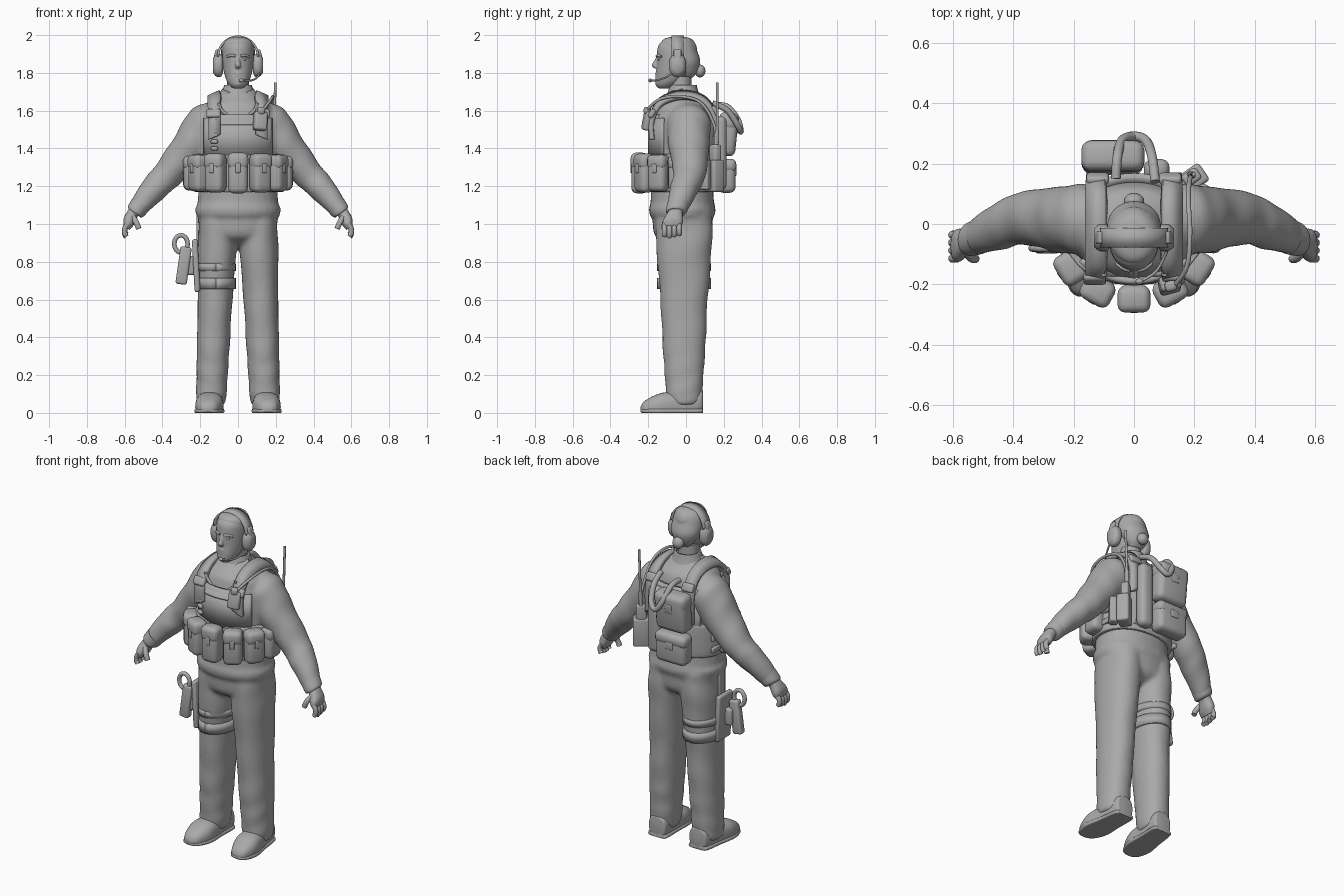
import bpy, bmesh, math
from math import sin, cos, pi, radians
from mathutils import Vector, Matrix

cube = bpy.data.objects.get("Cube")
if cube:
    bpy.data.objects.remove(cube)

grey = bpy.data.materials.new("plain grey")
grey.use_nodes = True
grey.diffuse_color = (.4, .4, .4, 1)
grey.node_tree.nodes["Principled BSDF"].inputs["Base Color"].default_value = grey.diffuse_color
X, Y, Z = Matrix.Identity(3)
SIDES = {"left": 1, "right": -1}


def finish(name, bm):
    """Turn a bmesh into a named, smooth-shaded object."""
    bmesh.ops.recalc_face_normals(bm, faces=bm.faces)
    mesh = bpy.data.meshes.new(name)
    bm.to_mesh(mesh)
    bm.free()
    mesh.materials.append(grey)
    ob = bpy.data.objects.new(name, mesh)
    bpy.context.collection.objects.link(ob)
    bpy.ops.object.select_all(action="DESELECT")
    ob.select_set(True)
    bpy.context.view_layer.objects.active = ob
    bpy.ops.object.shade_smooth_by_angle(angle=radians(50))
    return ob


def blend(parts):
    """Fuse overlapping closed parts into the last one as one soft skin."""
    for part in parts:
        part.select_set(True)
    bpy.ops.object.join()
    skin = bpy.context.object.modifiers.new("skin", "REMESH")
    skin.voxel_size, skin.use_smooth_shade = .009, True
    bpy.context.object.modifiers.new("soften", "SMOOTH").iterations = 6


def smooth_path(points, steps=6):
    """Catmull-Rom interpolation of tuples of any length."""
    points = [Vector(p) for p in points]
    padded = points[:1] + points + points[-1:]
    path = []
    for before, start, end, after in zip(padded, padded[1:], padded[2:], padded[3:]):
        leave, arrive = (end - before) / 2, (after - start) / 2
        for k in range(steps):
            t = k / steps
            ease = t * t * (3 - 2 * t)
            path.append(start.lerp(end, ease) + leave * t * (1 - t) ** 2 - arrive * t * t * (1 - t))
    return path + points[-1:]


def loft(name, rings, u=X, v=Y, side=1, ratio=(1, 1), power=1, fold=0, capped=True, segments=28):
    """Skin rings of (x, y, z, radius); ratio is the depth to width at both ends, side mirrors in x."""
    bm = bmesh.new()
    path = smooth_path(rings)
    loops = []
    for i, ring in enumerate(path):
        depth = ratio[0] + (ratio[1] - ratio[0]) * i / len(path)
        loop = []
        for k in range(segments):
            a = 2 * pi * k / segments
            radius = ring[3] * (1 + fold * (sin(i * 1.2 + 2 * sin(a)) + sin(i + 3 * a) / 2))
            c = math.copysign(abs(cos(a)) ** power, cos(a))
            d = math.copysign(abs(sin(a)) ** power, sin(a)) * depth
            p = ring.to_3d() + (u * c + v * d) * radius
            loop.append(bm.verts.new((p.x * side, p.y, max(p.z, 0))))
        loops.append(loop)
    for low, high in zip(loops, loops[1:]):
        for k in range(segments):
            bm.faces.new((low[k], low[k - 1], high[k - 1], high[k]))
    if capped:
        bm.faces.new(loops[0])
        bm.faces.new(loops[-1])
    return finish(name, bm)


def stack(name, y, profile, x=0, lean=0, **options):
    """Upright loft from (height, radius) pairs."""
    return loft(name, [(x + lean * z, y, z, r) for z, r in profile], **options)


def strap(name, path, across, width, thick):
    """Flat band that follows a path; across is its width direction."""
    bm = bmesh.new()
    half = Vector(across).normalized() * width / 2
    rows = [(bm.verts.new(Vector(p) - half), bm.verts.new(Vector(p) + half)) for p in path]
    for a, b in zip(rows, rows[1:]):
        bm.faces.new((a[0], a[1], b[1], b[0]))
    solid = finish(name, bm).modifiers.new("thickness", "SOLIDIFY")
    solid.thickness, solid.offset = thick, 0


def arc(centre, rx, ry, start, end, up=Y, steps=24):
    """Part of an ellipse in the plane of x and up; zero degrees points against up."""
    angles = [radians(start + (end - start) * i / steps) for i in range(steps + 1)]
    return [Vector(centre) + X * rx * sin(a) - up * ry * cos(a) for a in angles]


def block(name, place, size, turn=0, tilt=0, lean=0, bevel=.012):
    """Bevelled box; turn is about z, tilt about y, lean about x, in degrees."""
    bm = bmesh.new()
    bmesh.ops.create_cube(bm, size=1)
    bmesh.ops.scale(bm, vec=size, verts=bm.verts)
    bmesh.ops.bevel(bm, geom=bm.edges[:], offset=min(bevel, min(size) * .4), segments=3,
                    profile=.5, affect="EDGES")
    matrix = Matrix.Translation(place)
    for angle, axis in ((turn, "Z"), (tilt, "Y"), (lean, "X")):
        matrix = matrix @ Matrix.Rotation(radians(angle), 4, axis)
    bmesh.ops.transform(bm, matrix=matrix, verts=bm.verts)
    finish(name, bm)


def ball(name, place, size):
    bm = bmesh.new()
    matrix = Matrix.LocRotScale(Vector(place), None, Vector(size))
    bmesh.ops.create_uvsphere(bm, u_segments=20, v_segments=12, radius=1, matrix=matrix)
    return finish(name, bm)


def tube(name, points, radius):
    path = smooth_path(points)
    cable = bpy.data.curves.new(name, "CURVE")
    cable.dimensions, cable.bevel_depth, cable.use_fill_caps = "3D", radius, True
    spline = cable.splines.new("POLY")
    spline.points.add(len(path) - 1)
    for point, place in zip(spline.points, path):
        point.co = (*place, 1)
    cable.materials.append(grey)
    bpy.context.collection.objects.link(bpy.data.objects.new(name, cable))


def pouch(name, place, size, turn, lean=0):
    """Soft pouch body with a flap lid and a pull tab."""
    width, depth, height = size
    place = Vector(place)
    out = Matrix.Rotation(radians(turn), 3, "Z") @ -Y
    block(name, place, size, turn, lean=lean, bevel=depth * .32)
    block(name + "_flap", place + out * .004 + Z * height * .3, (width * 1.04, depth, height * .4), turn, lean=lean, bevel=depth * .3)
    block(name + "_tab", place + out * depth / 2 + Z * height / 8, (width / 4, .012, height / 4), turn, lean=lean)


# Waist wrap, and the bodies that the limbs blend into
stack("waist_wrap", -.02, [(1.17, .22), (1.19, .235), (1.35, .235), (1.37, .22)], ratio=(.77, .77), power=.9)
seat = stack("trouser_seat", -.018, [(.88, .07), (.93, .18), (1, .208), (1.1, .21)], ratio=(.8, .74), power=.9)
shirt = stack("shirt", -.02, [(1.04, .22), (1.08, .227), (1.15, .21), (1.5, .205), (1.57, .195), (1.63, .17),
                              (1.67, .12), (1.71, .075)], ratio=(.77, .85), power=.9, fold=.006)
sleeves, legs = [], []

for side, s in SIDES.items():
    # Leg and boot
    legs.append(stack(side + "_trouser_leg", -.01, [(1.06, .1), (.9, .104), (.6, .092), (.35, .087), (.2, .083), (.08, .08),
                (.04, .07)], x=.145, lean=-.04, side=s, ratio=(1.5, 1.1), power=.92, fold=.014))
    heel, toe = Vector((.135, .09, .06)), Vector((.16, -.24, .02))
    boot = [(*heel.lerp(toe, t), r) for t, r in ((0, .035), (.05, .058), (.4, .066), (.7, .074), (.93, .05), (1, .02))]
    loft(side + "_boot", boot, v=Z, side=s, ratio=(1.3, .7), power=.8)
    sole = [(x, y, .01, r + .005) for x, y, z, r in boot]
    loft(side + "_boot_sole", sole, v=Z, side=s, ratio=(.25, .25), power=.7)

    # Sleeve, cuff and palm share a slanted cross-section
    slant = Vector((.8, 0, .6))
    sleeves.append(loft(side + "_sleeve", [(.08, .01, 1.61, .07), (.16, .015, 1.54, .115), (.25, .015, 1.41, .108),
                   (.365, .02, 1.27, .088), (.45, -.01, 1.18, .078), (.54, -.05, 1.07, .054)],
                   u=Y, v=slant, side=s, ratio=(.97, .9), fold=.02))
    loft(side + "_cuff", [(.51, -.04, 1.11, .06), (.54, -.05, 1.07, .056), (.55, -.055, 1.06, .045)],
         u=Y, v=slant, side=s, ratio=(.9, .9))
    loft(side + "_palm", [(.54, -.05, 1.08, .034), (.56, -.06, 1.05, .042), (.58, -.07, 1.01, .054), (.59, -.075, .98, .045)],
         u=Y, v=slant, side=s, ratio=(.9, .4), power=.85)
    for i, finger in enumerate(("index", "middle", "ring", "little")):
        knuckle = Vector((s * .585, -.114 + i * .026, 1))
        reach = .068 - .006 * abs(i - 1)
        bends = ((0, 0), (.014, .4), (.014, .8), (.006, 1))
        tube(f"{side}_{finger}_finger", [knuckle + X * s * b - Z * reach * d for b, d in bends], .014)
    tube(side + "_thumb", [(s * .565, -.08, 1.05), (s * .54, -.11, 1.01), (s * .525, -.115, .975)], .015)

    # Shoulder strap, buckles and collar flap
    over = ((-.18, 1.46), (-.182, 1.55), (-.14, 1.64), (-.05, 1.68), (.05, 1.675), (.12, 1.63), (.155, 1.54), (.155, 1.4))
    strap(side + "_shoulder_strap", smooth_path([(s * .125, y, z) for y, z in over]), (1, 0, -s * .45), .07, .026)
    block(side + "_strap_buckle", (s * .13, -.18, 1.585), (.075, .03, .05), lean=-30)
    block(side + "_back_buckle", (s * .12, .15, 1.6), (.075, .03, .05), lean=25)
    strap(side + "_collar_flap", smooth_path([(s * .025, -.11, 1.645), (s * .065, -.09, 1.675), (s * .095, -.03, 1.69)]),
          (s * .4, -.35, -.6), .06, .012)
    for z in (1.22, 1.29):
        block(side + "_side_webbing", (s * .23, .02, z), (.02, .12, .03), bevel=.005)

    # Ear cup and face details
    loft(side + "_ear_cup", [(x, -.045, 1.84, r) for x, r in ((.08, .03), (.09, .044), (.115, .044), (.132, .03))],
         u=Y, v=Z, side=s, ratio=(1.35, 1.35), power=.9)
    block(side + "_cup_bracket", (s * .115, -.045, 1.9), (.018, .04, .05), tilt=-s * 15)
    ball(side + "_eye", (s * .03, -.142, 1.872), (.014, .008, .007))
    tube(side + "_brow", [(s * .014, -.154, 1.889), (s * .035, -.147, 1.893), (s * .058, -.13, 1.885)], .007)

# Clothing skins
blend(sleeves + [shirt])
blend(legs + [seat])

# Neck, collar, head and hair
stack("neck", -.03, [(1.64, .07), (1.71, .06), (1.78, .058)])
collar = stack("collar", -.015, [(1.65, .115), (1.69, .09), (1.735, .073)], ratio=(.86, 1), capped=False)
collar.modifiers.new("thickness", "SOLIDIFY").thickness = .01
skull = ((-.115, 1.718, .025), (-.103, 1.735, .046), (-.085, 1.765, .063), (-.057, 1.83, .08),
         (-.048, 1.91, .084), (-.045, 1.95, .077), (-.04, 1.98, .052), (-.04, 1.99, .015))
face = loft("head", [(0, *ring) for ring in skull], ratio=(1.2, 1.3))
nose = loft("nose", [(0, -.145, 1.89, .008), (0, -.157, 1.865, .01), (0, -.164, 1.84, .015), (0, -.155, 1.824, .012)], ratio=(1.2, 1.2))
chin = ball("chin", (0, -.145, 1.745), (.025, .018, .02))
lips = [ball("lips", (0, -.153, z), (.022, .01, .006)) for z in (1.798, 1.787)]
face.select_set(True)
blend([nose, chin, *lips])
bpy.context.object.modifiers["skin"].voxel_size = .004
scalp = ((.012, 1.775, .035), (.015, 1.805, .06), (0, 1.86, .086), (-.03, 1.92, .089),
         (-.043, 1.958, .08), (-.043, 1.982, .056), (-.04, 1.993, .015))
loft("hair", [(0, *ring) for ring in scalp], ratio=(.65, 1.35))
ball("hair_bun", (0, .075, 1.81), (.034, .028, .034))

# Headset band and microphone
strap("headset_band", arc((0, -.045, 1.885), .106, .107, 90, 270, Z), Y, .065, .012)
tube("microphone_boom", [(.115, -.07, 1.8), (.1, -.11, 1.775), (.07, -.16, 1.76), (.02, -.19, 1.76)], .005)
ball("microphone", (.018, -.19, 1.76), (.013, .01, .01))

# Vest panels, neckline and webbing
strap("vest_front", arc((0, -.02, 1.45), .212, .17, -55, 55), Z, .22, .022)
strap("vest_front_top", arc((0, -.02, 1.53), .2, .168, -42, 42), Z, .1, .022)
strap("chest_seam", arc((0, -.02, 1.53), .22, .176, -30, 30), Z, .012, .014)
strap("vest_back", arc((0, -.015, 1.39), .215, .168, 130, 230), Z, .38, .03)
tube("neckline", arc((0, -.165, 1.64), .1, .075, -90, 90, Z), .009)
for i in range(5):
    block("chest_webbing", (-.125, -.182, 1.4 + i * .036), (.04, .022, .022), -30)

# Waist pouches fan out around the front
for i, place in enumerate(("right_hip", "right_side", "right_front", "middle", "left_front", "left_side", "left_hip"), -3):
    turn = 29 * i
    around = Vector((.245 * sin(radians(turn)), -.03 - .215 * cos(radians(turn)), 1.27))
    pouch(place + "_pouch", around, (.105, .088, .215 - .01 * abs(i)), turn)

# Chest radio and its cable
block("chest_radio", (.118, -.2, 1.545), (.07, .05, .1), 15, 5, -10)
block("chest_radio_clip", (.122, -.205, 1.6), (.04, .035, .04), 15)
tube("radio_cable", [(.13, -.21, 1.6), (.175, -.14, 1.66), (.185, -.03, 1.675), (.18, .08, 1.64), (.185, .15, 1.52),
                     (.2, .16, 1.38)], .008)

# Back packs, drinking tube, radio and antenna
pouch("upper_pack", (-.07, .22, 1.475), (.2, .1, .23), 180, 6)
pouch("lower_pack", (-.07, .215, 1.255), (.2, .095, .18), 180)
block("water_carrier", (.075, .18, 1.375), (.085, .07, .39), bevel=.03)
tube("drinking_tube", [(-.06, .15, 1.63), (-.055, .22, 1.62), (-.04, .275, 1.55), (0, .29, 1.49),
                       (.04, .275, 1.52), (.06, .22, 1.6), (.07, .14, 1.64)], .016)
block("back_radio_pouch", (.195, .15, 1.255), (.09, .07, .17), 35)
block("back_radio", (.19, .155, 1.36), (.06, .045, .12), 35)
tube("antenna_base", [(.185, .165, 1.38), (.19, .165, 1.5)], .011)
tube("antenna", [(.19, .165, 1.5), (.198, .165, 1.75)], .007)
block("tool_pouch", (.23, .1, 1.26), (.06, .05, .16), 60)

# Thigh holster on the right leg
for z, width in ((.685, .06), (.77, .04)):
    strap("thigh_strap", arc((-.116, -.01, z), .1, .137, 0, 360), Z, width, .012)
block("thigh_panel", (-.222, -.04, .78), (.03, .13, .28), tilt=-3)
block("hanger_strap", (-.215, -.03, .97), (.012, .05, .18))
block("holster", (-.288, -.075, .78), (.06, .045, .2), tilt=8)
block("holster_bracket", (-.252, -.06, .78), (.05, .05, .1))
tube("grip_loop", arc((-.302, -.08, .895), .035, .045, 0, 360, Z), .012)
